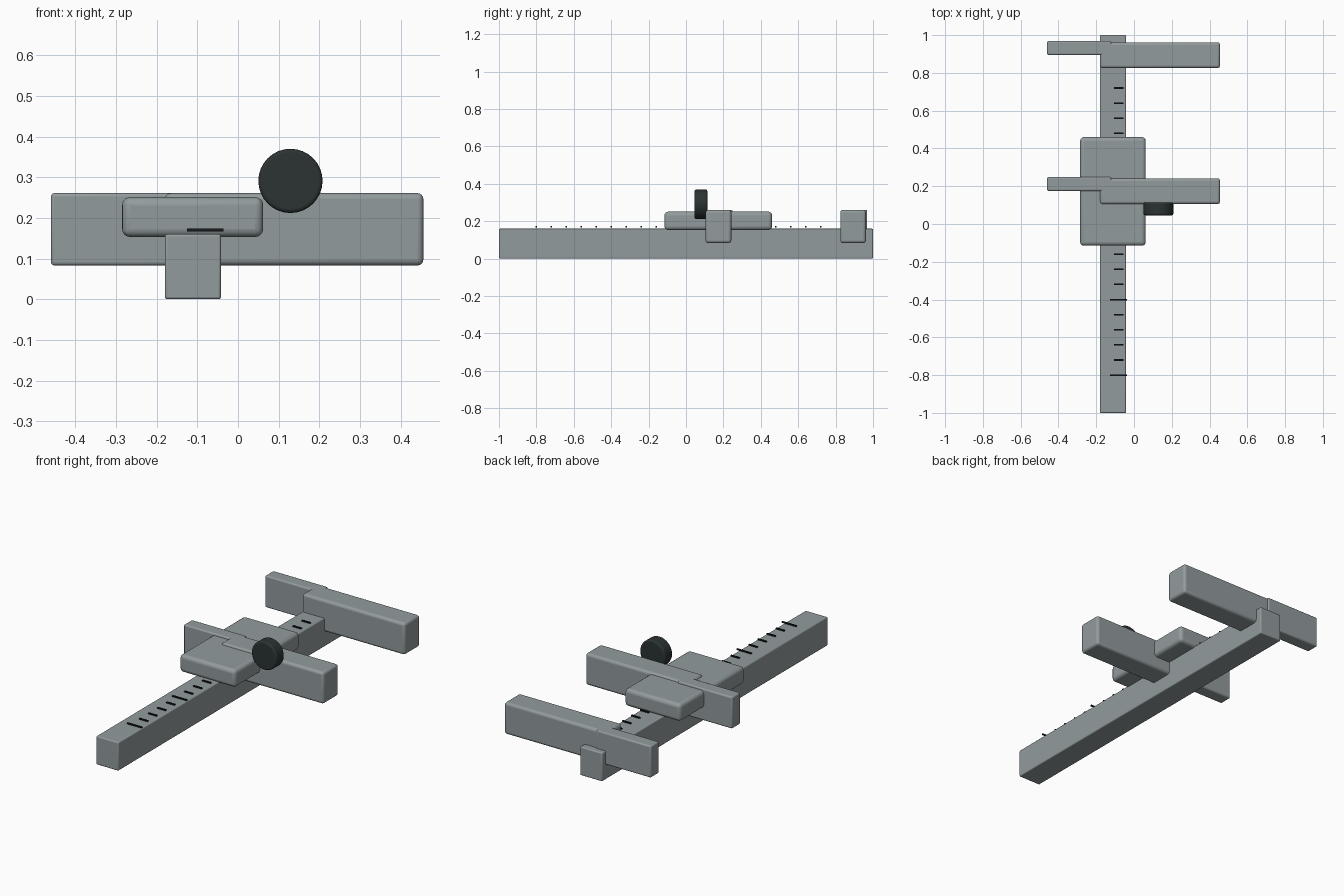
import bpy
import math

if "Cube" in bpy.data.objects:
    bpy.data.objects.remove(bpy.data.objects["Cube"])


def make_material(name, rgb):
    m = bpy.data.materials.new(name)
    m.diffuse_color = (*rgb, 1.0)
    m.use_nodes = True
    m.node_tree.nodes["Principled BSDF"].inputs["Base Color"].default_value = m.diffuse_color
    return m


steel = make_material("brushed steel grey", (0.29, 0.33, 0.34))
dark = make_material("dark knob", (0.024, 0.033, 0.032))
ink = make_material("black marking", (0.008, 0.009, 0.010))


def finish(ob, name, mat, bevel, segments):
    ob.name = name
    ob.data.materials.append(mat)
    if bevel:
        mod = ob.modifiers.new("rounded edges", 'BEVEL')
        mod.width = bevel
        mod.segments = segments
        mod.limit_method = 'ANGLE'
        mod.angle_limit = math.radians(40)
        bpy.ops.object.shade_smooth_by_angle(angle=math.radians(35))
    return ob


def box(name, x, y, z, mat, bevel=0.0, segments=3):
    """Box from (min, max) ranges on each axis."""
    bpy.ops.mesh.primitive_cube_add(size=1, location=[(a + b) / 2 for a, b in (x, y, z)])
    ob = bpy.context.object
    ob.scale = [b - a for a, b in (x, y, z)]
    bpy.ops.object.transform_apply(location=False, rotation=False, scale=True)
    return finish(ob, name, mat, bevel, segments)


# Main beam and sliding carriage
box("beam", (-0.18, -0.042), (-1.0, 1.0), (0.0, 0.16), steel, 0.006)
box("slider", (-0.285, 0.062), (-0.115, 0.46), (0.153, 0.251), steel, 0.02, 4)


# Fixed and sliding jaws: a thick long arm and a thin short arm each
def jaw(prefix, y):
    box(prefix + "_long_jaw", (-0.18, 0.456), (y, y + 0.137), (0.083, 0.261), steel, 0.015, 4)
    box(prefix + "_short_jaw", (-0.46, -0.12), (y + 0.07, y + 0.144), (0.083, 0.261), steel, 0.008)


jaw("fixed", 0.825)
jaw("sliding", 0.105)

# Thumb wheel, axis along y
bpy.ops.mesh.primitive_cylinder_add(vertices=32, radius=0.079, depth=0.068,
                                    location=(0.129, 0.08, 0.291),
                                    rotation=(math.pi / 2, 0, 0))
finish(bpy.context.object, "thumb_wheel", dark, 0.009, 3)

# Scale marks, every fifth one longer
for i in range(20):
    y = -0.8 + 0.08 * i
    half = 0.045 if i % 5 == 0 else 0.026
    box(f"scale_mark_{i + 1}", (-0.081 - half, -0.081 + half),
        (y - 0.004, y + 0.004), (0.167, 0.174), ink)
